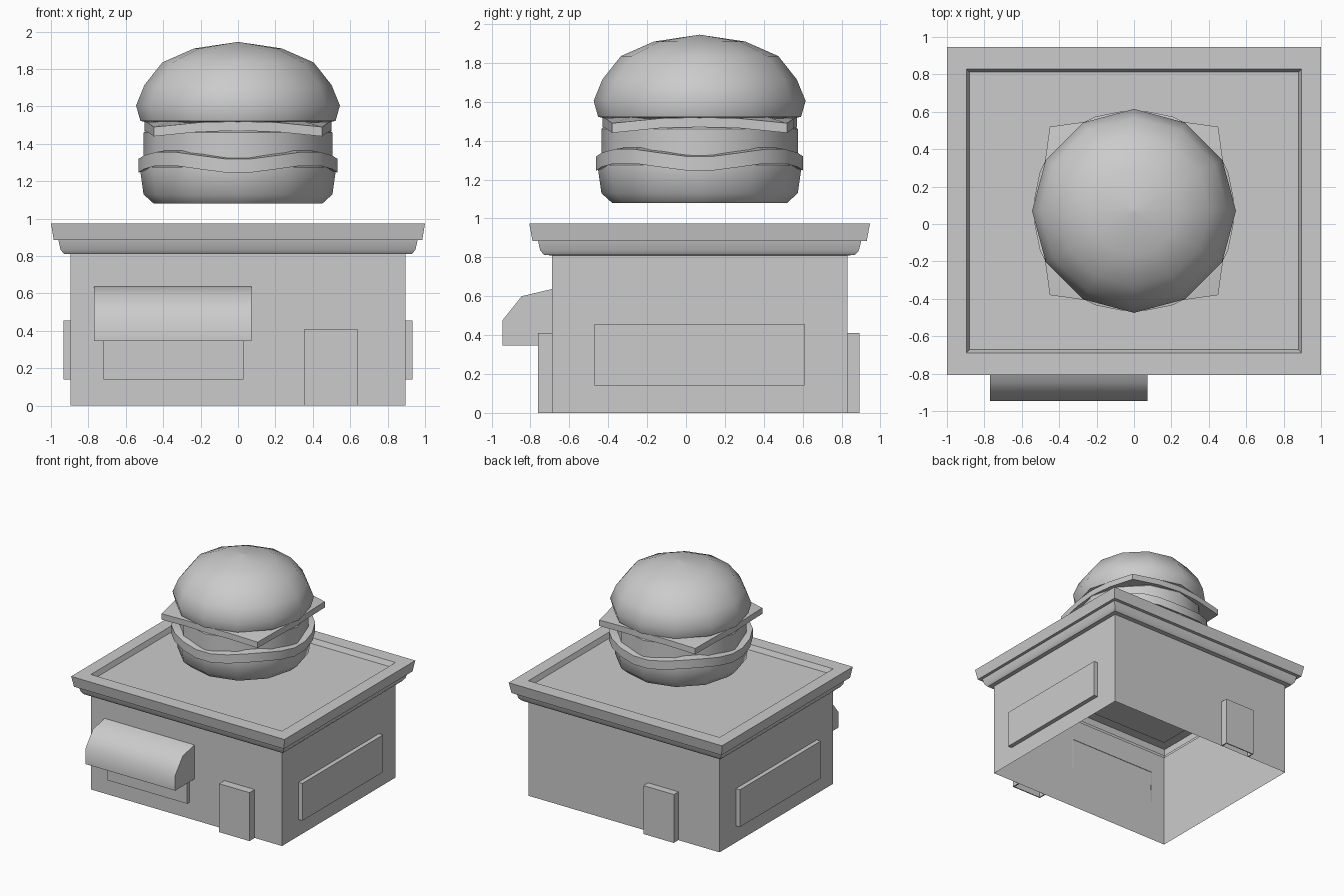
import bpy, bmesh
from math import sin, cos, pi, radians

if "Cube" in bpy.data.objects:
    bpy.data.objects.remove(bpy.data.objects["Cube"])

CY = 0.07  # centre of the building and burger in y


def make_object(name, verts, faces, smooth=None, thickness=0):
    mesh = bpy.data.meshes.new(name)
    mesh.from_pydata(verts, [], faces)
    bm = bmesh.new()
    bm.from_mesh(mesh)
    bmesh.ops.recalc_face_normals(bm, faces=bm.faces)
    bm.to_mesh(mesh)
    bm.free()
    ob = bpy.data.objects.new(name, mesh)
    bpy.context.collection.objects.link(ob)
    bpy.ops.object.select_all(action='DESELECT')
    ob.select_set(True)
    bpy.context.view_layer.objects.active = ob
    if thickness:
        mod = ob.modifiers.new("thickness", 'SOLIDIFY')
        mod.thickness = thickness
        mod.offset = -1
        bpy.ops.object.modifier_apply(modifier=mod.name)
    if smooth:
        bpy.ops.object.shade_smooth_by_angle(angle=radians(smooth))
    return ob


def loft(name, rings, smooth=None, cap_start=True):
    """Skin closed rings of equal length and cap the ends."""
    n = len(rings[0])
    verts = [p for ring in rings for p in ring]
    faces = [(k * n + i, k * n + (i + 1) % n, (k + 1) * n + (i + 1) % n, (k + 1) * n + i)
             for k in range(len(rings) - 1) for i in range(n)]
    faces.append(tuple(range(len(verts) - n, len(verts))))
    if cap_start:
        faces.append(tuple(range(n)))
    return make_object(name, verts, faces, smooth)


def round_layer(name, profile, sides=12, turn=0.0, wave=0.0, flare=0.0, smooth=40):
    """Turn a (radius, z) profile, with an optional four-fold droop and flare."""
    angles = [2 * pi * (i + turn) / sides for i in range(sides)]
    rings = [[((r - flare * cos(4 * a)) * cos(a), CY + (r - flare * cos(4 * a)) * sin(a),
               z - wave * cos(4 * a)) for a in angles] for r, z in profile]
    return loft(name, rings, smooth)


def rect(offset, z):
    hx, hy = 0.896 + offset, 0.76 + offset * 1.12
    return [(sx * hx, CY + sy * hy, z) for sx, sy in ((-1, -1), (1, -1), (1, 1), (-1, 1))]


# Walls, cornice and sunken roof as one stepped shell, open underneath
loft("building", [rect(o, z) for o, z in (
    (0, 0), (0, 0.81), (0.035, 0.812), (0.053, 0.835), (0.064, 0.885),
    (0.089, 0.885), (0.104, 0.975), (0, 0.975), (-0.016, 0.935))],
    smooth=40, cap_start=False)


# Raised doors and windows: hollow panels set against the walls
def panel(name, width0, width1, z0, z1, wall, depth, axis, open_bottom=False):
    """Wall-mounted panel; axis is the one pointing out of the wall."""
    verts = []
    for d in (wall, wall + depth):
        for w, z in ((width0, z0), (width1, z0), (width1, z1), (width0, z1)):
            verts.append((w, d, z) if axis == 'y' else (d, w, z))
    faces = [(4, 5, 6, 7), (1, 2, 6, 5), (2, 3, 7, 6), (3, 0, 4, 7)]
    if not open_bottom:
        faces.append((0, 1, 5, 4))
    return make_object(name, verts, faces, thickness=0.012)


panel("front_door", 0.355, 0.64, 0, 0.41, CY - 0.76, -0.07, 'y', True)
panel("back_door", -0.51, -0.225, 0, 0.41, CY + 0.76, 0.062, 'y', True)
panel("front_window", -0.72, 0.03, 0.14, 0.456, CY - 0.76, -0.035, 'y')
panel("right_window", -0.47, 0.61, 0.14, 0.456, 0.896, 0.037, 'x')
panel("left_window", -0.47, 0.61, 0.14, 0.456, -0.896, -0.037, 'x')

# Awning: hollow hood with closed sides
side = [(-0.69, 0.347), (-0.69, 0.637), (-0.845, 0.60), (-0.945, 0.475), (-0.945, 0.347)]
verts = [(x, y, z) for x in (-0.77, 0.073) for y, z in side]
faces = [(i, i + 1, i + 6, i + 5) for i in range(1, 4)] + [(0, 1, 2, 3, 4), (5, 6, 7, 8, 9)]
make_object("awning", verts, faces, smooth=60, thickness=0.018)

# Burger layers
round_layer("bottom_bun", [(0.45, 1.08), (0.505, 1.13), (0.522, 1.25), (0.522, 1.275),
                           (0.48, 1.29)])
round_layer("lettuce", [(0.47, 1.287), (0.545, 1.265), (0.545, 1.338), (0.47, 1.348)],
            sides=24, turn=0.5, wave=0.021, flare=0.01)
round_layer("patty", [(0.47, 1.3), (0.505, 1.31), (0.505, 1.46), (0.47, 1.5)])
round_layer("top_bun", [(0.49, 1.515), (0.522, 1.523), (0.545, 1.605), (0.5, 1.715),
                        (0.405, 1.835), (0.235, 1.91), (0.001, 1.945)], smooth=50)

# Cheese slice: square with bowed edges and drooping corners
edge = [(-0.45, -0.45, -0.03), (-0.2, -0.485, -0.005), (0.0, -0.5, 0.0), (0.2, -0.485, -0.005)]
outline = []
for k in range(4):
    c, s = round(cos(k * pi / 2)), round(sin(k * pi / 2))
    outline += [(c * x - s * y, CY + s * x + c * y, z) for x, y, z in edge]


def cheese_ring(scale, base, droop):
    return [(x * scale, CY + (y - CY) * scale, base + z * droop) for x, y, z in outline]


loft("cheese_slice", [cheese_ring(0.75, 1.475, 0), cheese_ring(1, 1.47, 1),
                      cheese_ring(1, 1.52, 1), cheese_ring(0.75, 1.525, 0)], smooth=30)
